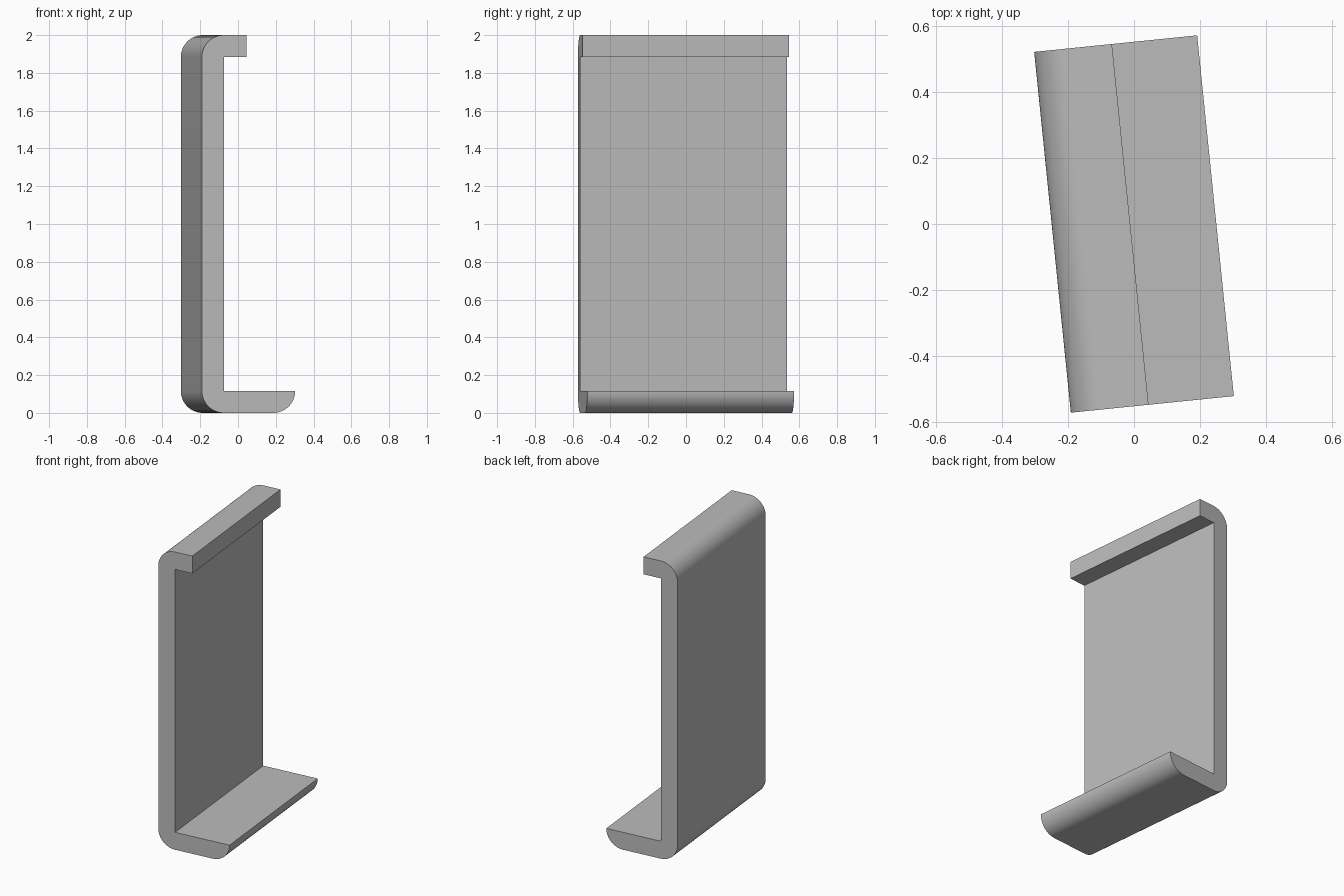
import bpy, bmesh, math
from mathutils import Matrix

cube = bpy.data.objects.get("Cube")
if cube:
    bpy.data.objects.remove(cube, do_unlink=True)

DEPTH, REACH, LIP, HEIGHT, WALL = 1.1, 0.497, 0.237, 2.0, 0.117
TURN = math.radians(5.8)

# Plain grey
grey = bpy.data.materials.new("grey")
grey.use_nodes = True
colour = (0.5, 0.5, 0.5, 1)
grey.diffuse_color = colour
grey.node_tree.nodes["Principled BSDF"].inputs["Base Color"].default_value = colour


def arc(cx, cz, start, steps=16):
    """Quarter circle of wall radius, counter-clockwise from start degrees."""
    angles = [math.radians(start + 90 * i / steps) for i in range(steps + 1)]
    return [(cx + WALL * math.cos(a), cz + WALL * math.sin(a)) for a in angles]


# Hooked channel profile: rounded back corners, short top lip, long lower shelf
profile = (arc(WALL, HEIGHT - WALL, 90)
           + arc(WALL, WALL, 180)
           + arc(REACH - WALL, WALL, 270)
           + [(WALL, WALL), (WALL, HEIGHT - WALL),
              (LIP, HEIGHT - WALL), (LIP, HEIGHT)])

# Extrude the profile along the depth, centred, then turn it slightly
bm = bmesh.new()
verts = [bm.verts.new((x - REACH / 2, -DEPTH / 2, z)) for x, z in profile]
face = bm.faces.new(verts)
extruded = bmesh.ops.extrude_face_region(bm, geom=[face])["geom"]
moved = [g for g in extruded if isinstance(g, bmesh.types.BMVert)]
bmesh.ops.translate(bm, verts=moved, vec=(0, DEPTH, 0))
bmesh.ops.rotate(bm, verts=bm.verts, cent=(0, 0, 0), matrix=Matrix.Rotation(TURN, 3, "Z"))
bmesh.ops.recalc_face_normals(bm, faces=bm.faces)

mesh = bpy.data.meshes.new("bracket")
bm.to_mesh(mesh)
bm.free()
mesh.materials.append(grey)
bracket = bpy.data.objects.new("bracket", mesh)
bpy.context.collection.objects.link(bracket)

# Smooth bends, crisp edges
bpy.ops.object.select_all(action="DESELECT")
bracket.select_set(True)
bpy.context.view_layer.objects.active = bracket
bpy.ops.object.shade_smooth_by_angle(angle=math.radians(30))
